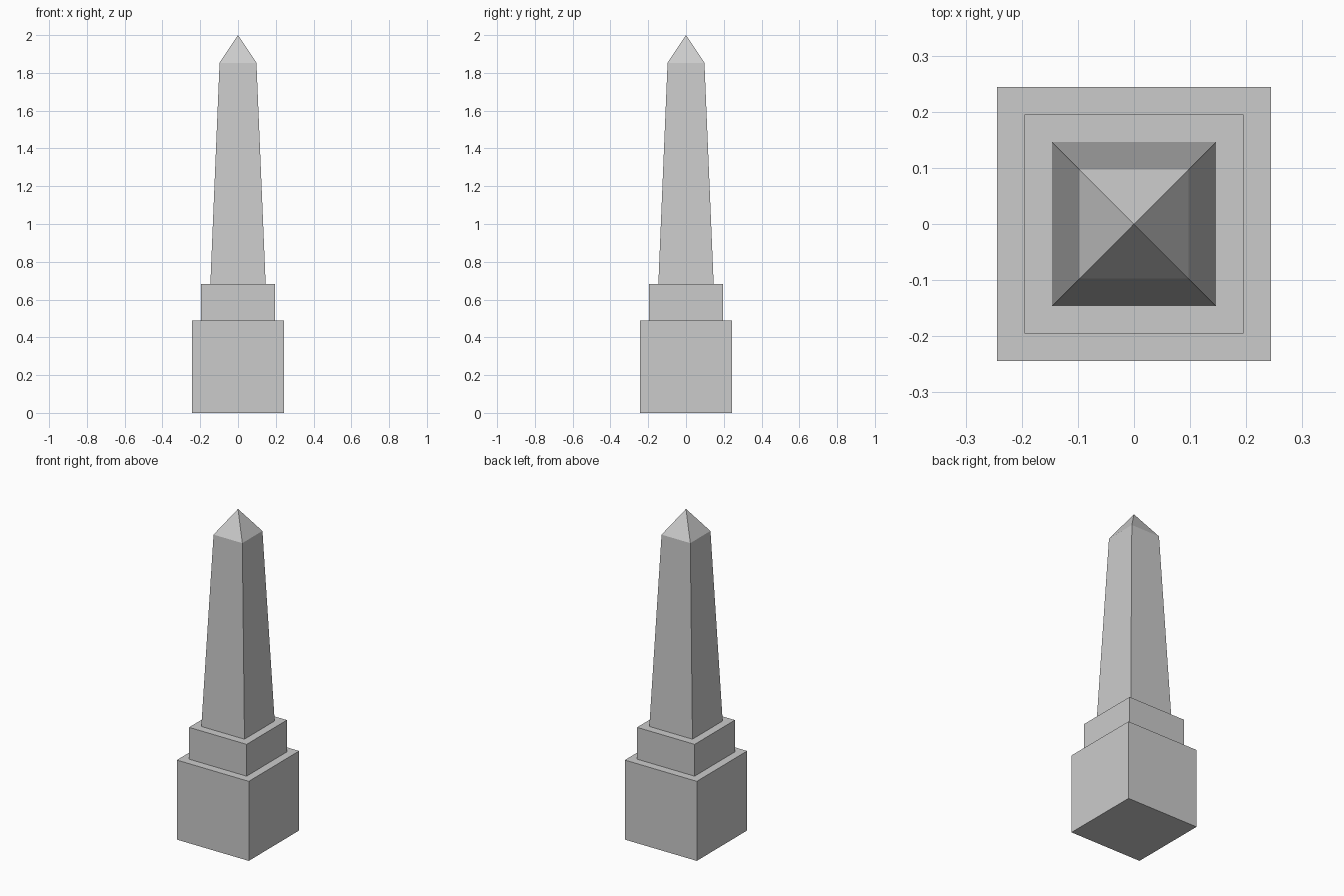
import bpy, bmesh, math
from mathutils import Matrix

if "Cube" in bpy.data.objects:
    bpy.data.objects.remove(bpy.data.objects["Cube"])

U = 2 / 41  # the model follows a 41-step height grid


def square_block(name, half_bottom, half_top, z0, z1):
    """Four-sided block, tapering from one half-width to the other."""
    bm = bmesh.new()
    r = math.sqrt(2) * U
    bmesh.ops.create_cone(bm, cap_ends=True, segments=4,
                          radius1=half_bottom * r, radius2=half_top * r,
                          depth=(z1 - z0) * U)
    bmesh.ops.rotate(bm, verts=bm.verts,
                     matrix=Matrix.Rotation(math.pi / 4, 3, 'Z'))
    bmesh.ops.translate(bm, verts=bm.verts, vec=(0, 0, (z0 + z1) / 2 * U))
    bmesh.ops.remove_doubles(bm, verts=bm.verts, dist=1e-5)
    bmesh.ops.recalc_face_normals(bm, faces=bm.faces)
    mesh = bpy.data.meshes.new(name)
    bm.to_mesh(mesh)
    bm.free()
    obj = bpy.data.objects.new(name, mesh)
    bpy.context.collection.objects.link(obj)
    return obj


# Stepped base
square_block("pedestal", 5, 5, 0, 10)
square_block("upper_plinth", 4, 4, 10, 14)
# Tapered shaft and pointed cap
square_block("shaft", 3, 2, 14, 38)
square_block("pyramid_cap", 2, 0, 38, 41)
